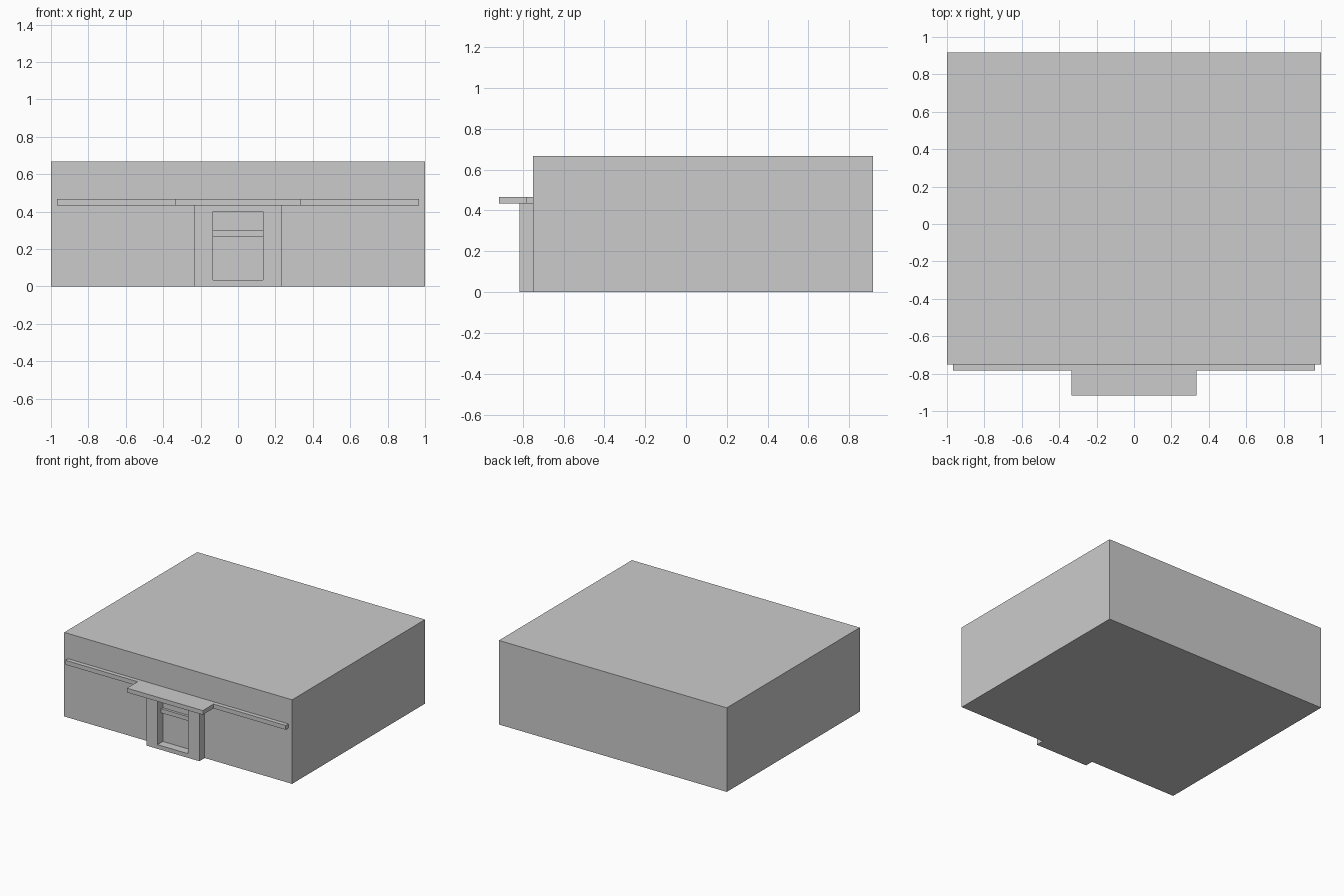
import bpy, bmesh

if "Cube" in bpy.data.objects:
    bpy.data.objects.remove(bpy.data.objects["Cube"])

WALL = -0.75  # front face of the building


def finish(name, bm):
    bmesh.ops.recalc_face_normals(bm, faces=bm.faces)
    mesh = bpy.data.meshes.new(name)
    bm.to_mesh(mesh)
    bm.free()
    obj = bpy.data.objects.new(name, mesh)
    bpy.context.collection.objects.link(obj)
    return obj


def extrude(name, points, offset):
    """Extrude a closed 3D outline by an offset vector."""
    bm = bmesh.new()
    face = bm.faces.new([bm.verts.new(p) for p in points])
    result = bmesh.ops.extrude_face_region(bm, geom=[face], use_keep_orig=True)
    verts = [g for g in result["geom"] if isinstance(g, bmesh.types.BMVert)]
    bmesh.ops.translate(bm, verts=verts, vec=offset)
    return finish(name, bm)


def box(name, half_x, y0, y1, z0, z1):
    outline = [(-half_x, y0, z0), (half_x, y0, z0), (half_x, y1, z0), (-half_x, y1, z0)]
    return extrude(name, outline, (0, 0, z1 - z0))


def frame(name, outer, inner, y0, y1):
    """Rectangular ring; outer and inner are (half width, bottom, top)."""
    bm = bmesh.new()
    loops = []
    for (w, z0, z1), y in ((outer, y0), (inner, y0), (inner, y1), (outer, y1)):
        loops.append([bm.verts.new((x, y, z)) for x, z in
                      ((-w, z0), (w, z0), (w, z1), (-w, z1))])
    for a, b in zip(loops, loops[1:] + loops[:1]):
        for i in range(4):
            j = (i + 1) % 4
            bm.faces.new((a[i], a[j], b[j], b[i]))
    return finish(name, bm)


# Main block
box("building_body", 1.0, WALL, 0.917, 0, 0.667)

# Wall band that widens into a canopy over the door
half = [(0.967, WALL), (0.967, -0.783), (0.333, -0.783), (0.333, -0.917)]
outline = half + [(-x, y) for x, y in reversed(half)]
extrude("band_and_canopy", [(x, y, 0.433) for x, y in outline], (0, 0, 0.034))

# Door surround with a sill, open through to the wall
frame("door_surround", (0.233, 0, 0.433), (0.135, 0.033, 0.4), -0.817, WALL)

# Crossbar inside the door opening
box("door_crossbar", 0.135, -0.77, WALL, 0.267, 0.3)
